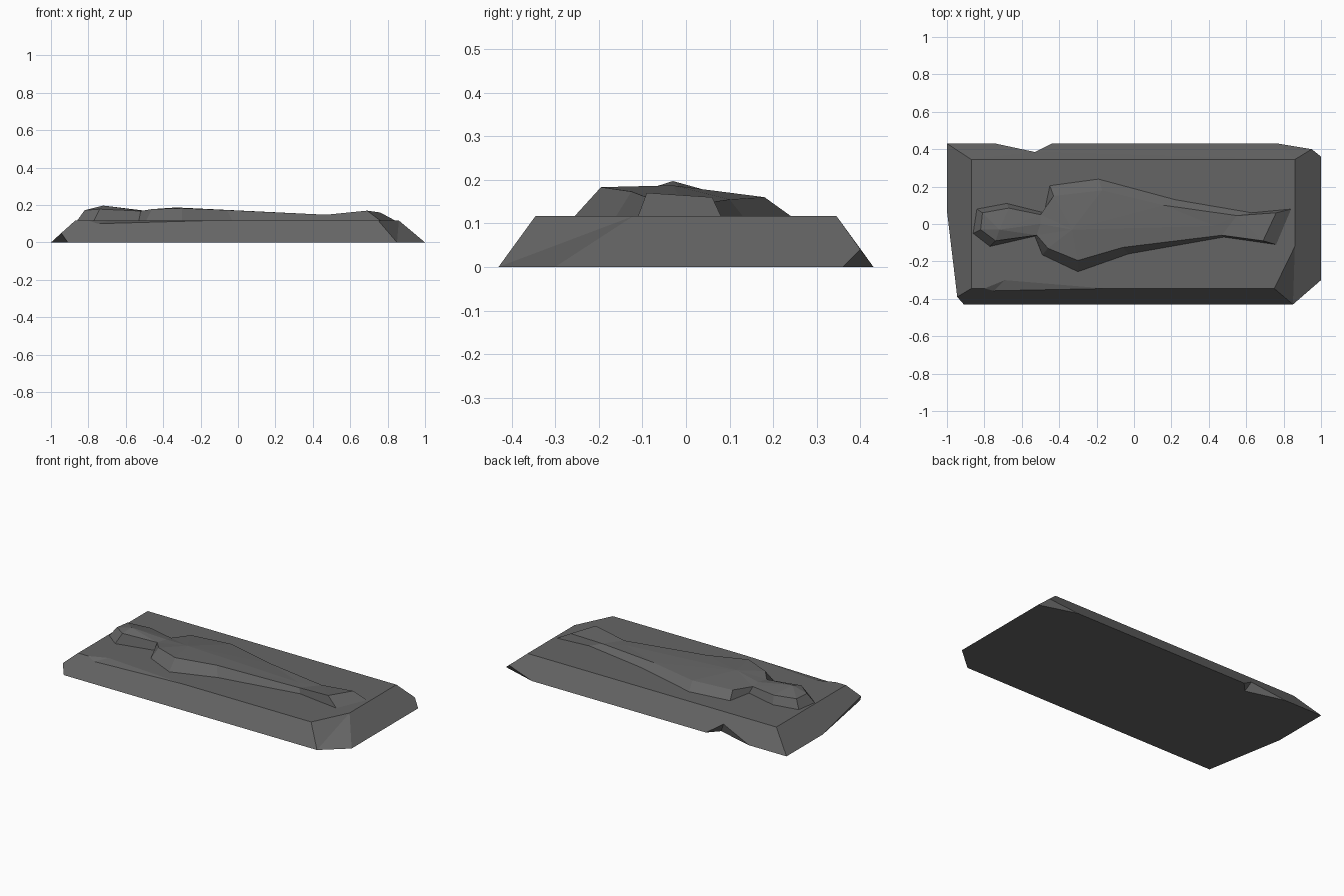
import bpy, bmesh

if "Cube" in bpy.data.objects:
    bpy.data.objects.remove(bpy.data.objects["Cube"])

# Single stone colour
stone = bpy.data.materials.new("dark grey stone")
stone.diffuse_color = (0.13, 0.13, 0.13, 1)
stone.use_nodes = True
stone.node_tree.nodes["Principled BSDF"].inputs["Base Color"].default_value = stone.diffuse_color
TOP = 0.117


def build(name, verts, faces):
    """Make a flat-shaded object from points and faces."""
    bm = bmesh.new()
    vs = [bm.verts.new(v) for v in verts]
    for f in faces:
        bm.faces.new([vs[i] for i in f])
    bmesh.ops.recalc_face_normals(bm, faces=bm.faces)
    mesh = bpy.data.meshes.new(name)
    bm.to_mesh(mesh)
    bm.free()
    mesh.materials.append(stone)
    obj = bpy.data.objects.new(name, mesh)
    bpy.context.collection.objects.link(obj)
    return obj


# Bevelled slab with chipped corners, a back notch and a front chip
foot = [(-1, .43), (-.74, .43), (-.5, .365), (-.44, .43), (.77, .43),
        (1, .36), (1, -.3), (.85, -.43), (-.91, -.43), (-1, .07)]
chips = [(.95, .40, .04), (-.945, -.39, .05), (-.53, .385, .06)]
rim = [(-.87, .345), (.86, .345), (.86, -.12), (.75, -.345),
       (-.15, -.345), (-.69, -.30), (-.80, -.345), (-.87, -.345)]
slab_verts = ([(x, y, 0) for x, y in foot] + chips
              + [(x, y, TOP) for x, y in rim] + [(-.75, -.357, .10)])
slab_faces = [
    range(10), range(13, 21),                                     # bottom, top
    (0, 13, 12, 1), (13, 14, 12), (14, 4, 3, 12),                 # back slope
    (1, 12, 2), (2, 12, 3),                                       # notch
    (14, 10, 4), (4, 10, 5), (14, 15, 6, 5, 10),                  # right side
    (15, 7, 6), (15, 16, 7),                                      # right corner
    (16, 17, 21, 19, 20, 11, 8, 7), (17, 18, 21), (18, 19, 21),   # front, chip
    (20, 13, 0, 9, 11), (11, 9, 8),                               # left side
]
build("stone_slab", slab_verts, slab_faces)

# Lying carved figure: outline on the slab, raised outline, ridge points
outline = [(-.86, -.05), (-.84, .08), (-.68, .11), (-.48, .06),
           (-.45, .205), (-.19, .24), (.22, .13), (.63, .06),
           (.84, .08), (.76, -.11), (.48, -.07), (-.03, -.16),
           (-.30, -.255), (-.49, -.165), (-.53, -.065), (-.77, -.12)]
raised = [(-.82, -.03, .172), (-.81, .06, .17), (-.67, .085, .165), (-.50, .05, .16),
          (-.43, .15, .158), (-.17, .18, .16), (.16, .10, .155), (.55, .045, .147),
          (.76, .06, .16), (.69, -.09, .17), (.47, -.06, .148), (-.06, -.125, .173),
          (-.30, -.195, .183), (-.46, -.13, .178), (-.52, -.06, .168), (-.74, -.09, .178)]
ridge = [(-.72, -.03, .197), (-.50, 0, .17), (-.33, -.03, .187), (.43, -.01, .15)]
n = len(outline)
figure_verts = [(x, y, TOP) for x, y in outline] + raised + ridge
faces = [(i, (i + 1) % n, n + (i + 1) % n, n + i) for i in range(n)]
# Fan the raised outline to its nearest ridge point
head, neck, chest, legs = range(2 * n, 2 * n + 4)
fans = {head: (14, 15, 0, 1, 2), chest: (3, 4, 5, 11, 12, 13), legs: (6, 10)}
for hub, edges in fans.items():
    faces += [(hub, n + i, n + (i + 1) % n) for i in edges]
# Links between ridge points, and the feet
faces += [(head, n + 3, neck), (head, neck, n + 14),
          (chest, neck, n + 3), (chest, n + 14, neck),
          (chest, n + 6, legs), (chest, legs, n + 11),
          (legs, n + 7, n + 10), (n + 7, n + 8, n + 9), (n + 7, n + 9, n + 10)]
build("carved_figure", figure_verts, faces)
